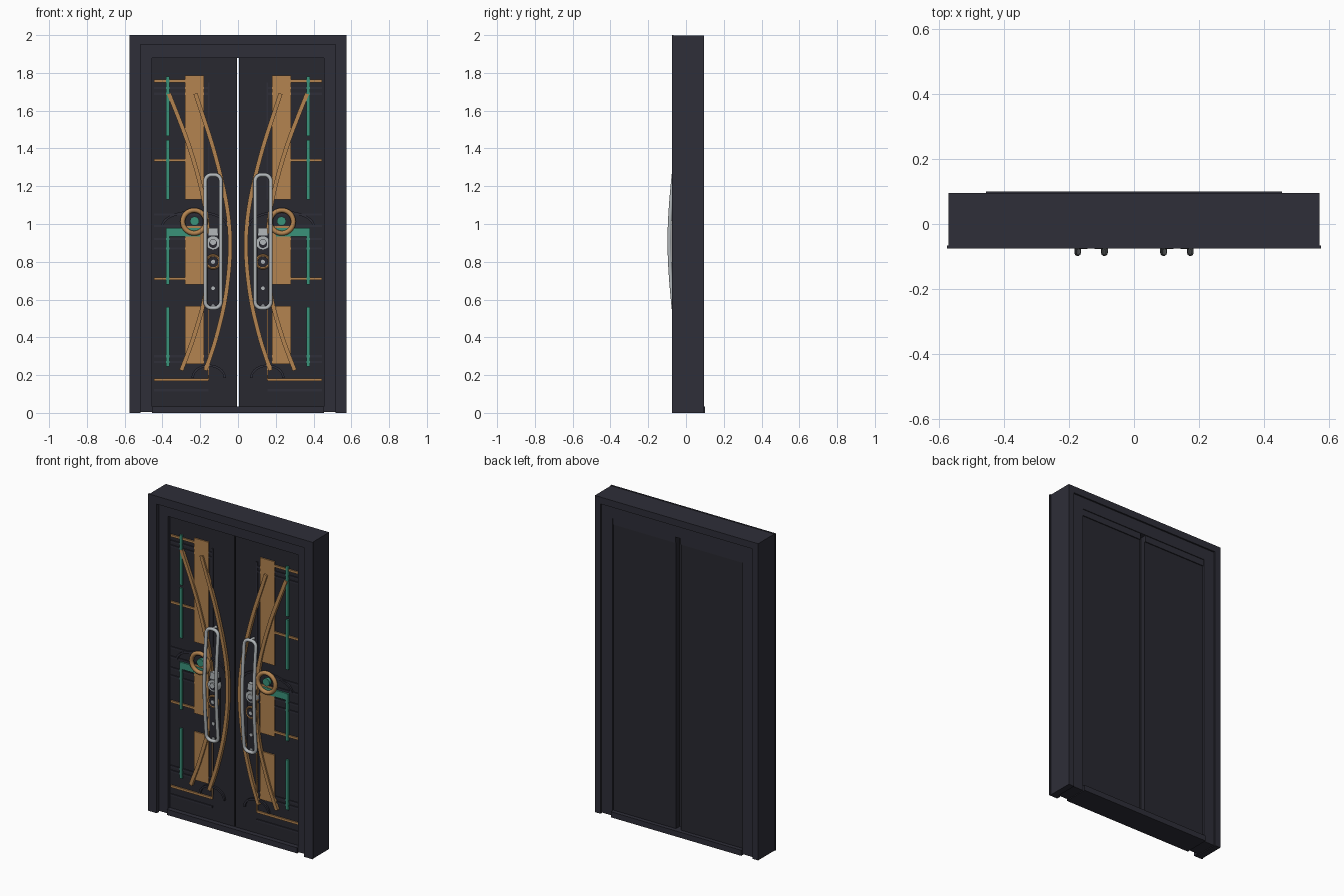
import bpy, bmesh, math
from mathutils import Vector

if "Cube" in bpy.data.objects:
    bpy.data.objects.remove(bpy.data.objects["Cube"])


def material(name, rgb):
    m = bpy.data.materials.new(name)
    m.diffuse_color = [((c / 255 + 0.055) / 1.055) ** 2.4 for c in rgb] + [1]
    m.use_nodes = True
    m.node_tree.nodes["Principled BSDF"].inputs["Base Color"].default_value = m.diffuse_color
    return m


DARK = material("charcoal", (46, 46, 56))
BLACK = material("dark_charcoal", (40, 40, 48))
BRONZE = material("bronze", (180, 132, 80))
GREEN = material("verdigris", (58, 146, 122))
STEEL = material("steel", (178, 183, 186))


def finish(name, bm, mat, mirror, smooth=False):
    bmesh.ops.recalc_face_normals(bm, faces=bm.faces)
    me = bpy.data.meshes.new(name)
    bm.to_mesh(me)
    bm.free()
    ob = bpy.data.objects.new(name, me)
    bpy.context.collection.objects.link(ob)
    me.materials.append(mat)
    if mirror:
        ob.modifiers.new("mirror", "MIRROR").use_mirror_merge = False
    if smooth:
        bpy.context.view_layer.objects.active = ob
        ob.select_set(True)
        bpy.ops.object.shade_smooth_by_angle(angle=math.radians(40))
        ob.select_set(False)
    return ob


def box(name, mat, x, y, z, mirror=True):
    """Box from (min, max) ranges."""
    bm = bmesh.new()
    bmesh.ops.create_cube(bm, size=1)
    for v in bm.verts:
        v.co = [r[0] + (c + 0.5) * (r[1] - r[0]) for c, r in zip(v.co, (x, y, z))]
    return finish(name, bm, mat, mirror)


def disc(name, mat, x, z, r, y0, y1, sides=24):
    """Cylinder pointing along y."""
    bm = bmesh.new()
    rings = [[bm.verts.new((x + r * math.cos(2 * math.pi * i / sides), y,
                            z + r * math.sin(2 * math.pi * i / sides)))
              for i in range(sides)] for y in (y0, y1)]
    for ring in rings:
        bm.faces.new(ring)
    for i in range(sides):
        j = (i + 1) % sides
        bm.faces.new((rings[0][i], rings[0][j], rings[1][j], rings[1][i]))
    return finish(name, bm, mat, True, True)


def round_section(r, n=10):
    return [(r * math.cos(2 * math.pi * i / n), r * math.sin(2 * math.pi * i / n)) for i in range(n)]


def flat_section(w, h):
    return [(-w / 2, -h / 2), (w / 2, -h / 2), (w / 2, h / 2), (-w / 2, h / 2)]


def sweep(name, mat, path, section, closed=False):
    """Section swept along a path that lies close to the xz plane."""
    bm = bmesh.new()
    path = [Vector(p) for p in path]
    n, rings = len(path), []
    for i, p in enumerate(path):
        a = path[i - 1] if closed or i else p
        b = path[(i + 1) % n] if closed or i < n - 1 else p
        t = (b - a).normalized()
        side = t.cross(Vector((0, 1, 0))).normalized()
        up = side.cross(t)
        rings.append([bm.verts.new(p + side * u + up * v) for u, v in section])
    k = len(section)
    for i in range(n if closed else n - 1):
        r, q = rings[i], rings[(i + 1) % n]
        for j in range(k):
            bm.faces.new((r[j], r[(j + 1) % k], q[(j + 1) % k], q[j]))
    if not closed:
        bm.faces.new(rings[0])
        bm.faces.new(rings[-1])
    return finish(name, bm, mat, True, True)


def spline(pts, y, steps=8):
    """Smooth curve through (x, z) points."""
    p = [Vector((x, y, z)) for x, z in pts]
    p = [2 * p[0] - p[1]] + p + [2 * p[-1] - p[-2]]
    out = []
    for a, b, c, d in zip(p, p[1:], p[2:], p[3:]):
        for s in range(steps):
            t = s / steps
            out.append(0.5 * (2 * b + (c - a) * t + (2 * a - 5 * b + 4 * c - d) * t ** 2
                              + (3 * b - a - 3 * c + d) * t ** 3))
    return out + [p[-2]]


def arc(cx, cz, rx, rz, y, a0=0, a1=180, n=20):
    return [(cx + rx * math.cos(math.radians(a0 + (a1 - a0) * i / n)), y,
             cz + rz * math.sin(math.radians(a0 + (a1 - a0) * i / n))) for i in range(n + 1)]


FACE = -0.03  # front surface of the leaves

# Frame: outer shell, front flange, bead and inner jambs
box("frame_side", DARK, (0.53, 0.57), (-0.07, 0.095), (0, 1.998))
box("frame_top", DARK, (-0.57, 0.57), (-0.07, 0.095), (1.955, 1.998), False)
box("flange_side", DARK, (0.515, 0.575), (-0.075, -0.066), (0, 2))
box("flange_top", DARK, (-0.575, 0.575), (-0.075, -0.066), (1.95, 2), False)
box("bead_side", DARK, (0.515, 0.53), (-0.066, -0.05), (0, 1.97))
box("jamb", DARK, (0.455, 0.535), (-0.05, 0.085), (0.005, 1.955))
box("header", DARK, (-0.535, 0.535), (-0.05, 0.085), (1.88, 1.96), False)
box("sill", DARK, (-0.455, 0.455), (-0.06, 0.1), (0, 0.035), False)

# Door leaves, with a wider rebate at the rear meeting edge
box("leaf", BLACK, (0.005, 0.456), (FACE, 0.04), (0.035, 1.882))
box("leaf_back", BLACK, (0.018, 0.456), (0.04, 0.074), (0.035, 1.882))
box("back_top_rail", DARK, (0.018, 0.456), (0.074, 0.08), (1.84, 1.88))

# Low dark mouldings on each leaf
for z in (1.72, 1.69, 1.05, 0.99, 0.92, 0.87, 0.30, 0.27, 0.12):
    box("cross_moulding", DARK, (0.155, 0.445), (FACE - 0.006, FACE), (z - 0.006, z + 0.006))
for z0, z1 in ((1.13, 1.75), (0.2, 0.56)):
    box("panel_moulding", DARK, (0.15, 0.16), (FACE - 0.006, FACE), (z0, z1))
sweep("lower_arch", DARK, arc(0.155, 0.185, 0.085, 0.065, FACE - 0.005), flat_section(0.012, 0.012))
sweep("middle_arch", DARK, arc(0.23, 0.99, 0.17, 0.075, FACE - 0.005), flat_section(0.012, 0.012))

# Bronze boards and bars
for z0, z1 in ((1.455, 1.785), (1.13, 1.455), (0.68, 0.99), (0.26, 0.565)):
    box("board", BRONZE, (0.18, 0.28), (FACE - 0.008, FACE), (z0, z1))
for z, x0 in ((1.757, 0.28), (1.337, 0.28), (0.71, 0.28), (0.175, 0.155)):
    box("bronze_bar", BRONZE, (x0, 0.445), (FACE - 0.008, FACE), (z - 0.007, z + 0.007))
box("bronze_upright", BRONZE, (0.153, 0.16), (FACE - 0.008, FACE), (0.175, 0.56))

# Green bars and the bent bar at mid height
for z0, z1 in ((1.465, 1.78), (1.13, 1.445), (0.68, 0.975), (0.245, 0.56)):
    box("green_bar", GREEN, (0.362, 0.38), (FACE - 0.012, FACE), (z0, z1))
box("green_crossbar", GREEN, (0.2, 0.38), (FACE - 0.011, FACE), (0.935, 0.978))
disc("green_boss", GREEN, 0.23, 1.015, 0.024, FACE - 0.02, FACE)

# Long bowed bronze strips
OUTER = [(0.225, 1.69), (0.125, 1.38), (0.06, 1.1), (0.042, 0.87), (0.065, 0.62), (0.115, 0.4), (0.172, 0.225)]
INNER = [(0.365, 1.69), (0.255, 1.4), (0.18, 1.12), (0.155, 0.87), (0.175, 0.62), (0.235, 0.4), (0.3, 0.225)]
sweep("outer_bow", BRONZE, spline(OUTER, FACE - 0.009), flat_section(0.022, 0.018))
sweep("inner_bow", BRONZE, spline(INNER, FACE - 0.009), flat_section(0.022, 0.018))

# Bronze ring
sweep("ring", BRONZE, arc(0.232, 1.012, 0.061, 0.061, FACE - 0.016, 0, 360, 32)[:-1],
      round_section(0.013), True)

# Lock plate with cylinders and screws
LX = 0.132
box("lock_plate", BLACK, (LX - 0.03, LX + 0.03), (-0.054, FACE), (0.55, 0.95))
box("plate_cap", STEEL, (LX - 0.025, LX + 0.025), (-0.056, FACE), (0.94, 0.98))
disc("upper_lock", STEEL, LX, 0.9, 0.037, -0.062, FACE)
disc("upper_lock_core", BLACK, LX, 0.895, 0.022, -0.064, FACE)
disc("upper_lock_knob", STEEL, LX, 0.905, 0.016, -0.07, FACE)
sweep("lower_lock_ring", BRONZE, arc(LX, 0.8, 0.034, 0.034, -0.055, 0, 360, 24)[:-1],
      round_section(0.007, 8), True)
disc("lower_lock", BLACK, LX, 0.8, 0.028, -0.062, FACE)
disc("lower_lock_core", STEEL, LX, 0.8, 0.011, -0.065, FACE, 12)
for z in (0.66, 0.565):
    disc("screw", STEEL, LX, z, 0.01, -0.058, FACE, 12)

# Bowed steel loop handle with posts
Z0, Z1, R, W = 0.555, 1.26, 0.032, 0.041
loop = []
for cx, cz, a in ((W - R, Z1 - R, 0), (R - W, Z1 - R, 90), (R - W, Z0 + R, 180), (W - R, Z0 + R, 270)):
    loop += arc(LX + cx, cz, R, R, 0, a, a + 90, 6)
    if a in (90, 270):
        x = LX + (-W if a == 90 else W)
        for i in range(1, 12):
            t = i / 12
            up = Z0 + R + (Z1 - Z0 - 2 * R) * t
            loop.append((x, 0, up if a == 270 else Z0 + Z1 - up))
loop = [(x, -0.066 - 0.022 * math.sin(math.pi * (z - Z0) / (Z1 - Z0)), z) for x, _, z in loop]
sweep("handle", STEEL, loop, round_section(0.0105), True)
for z in (Z0, Z1):
    disc("handle_post", STEEL, LX, z, 0.009, -0.066, FACE, 12)
